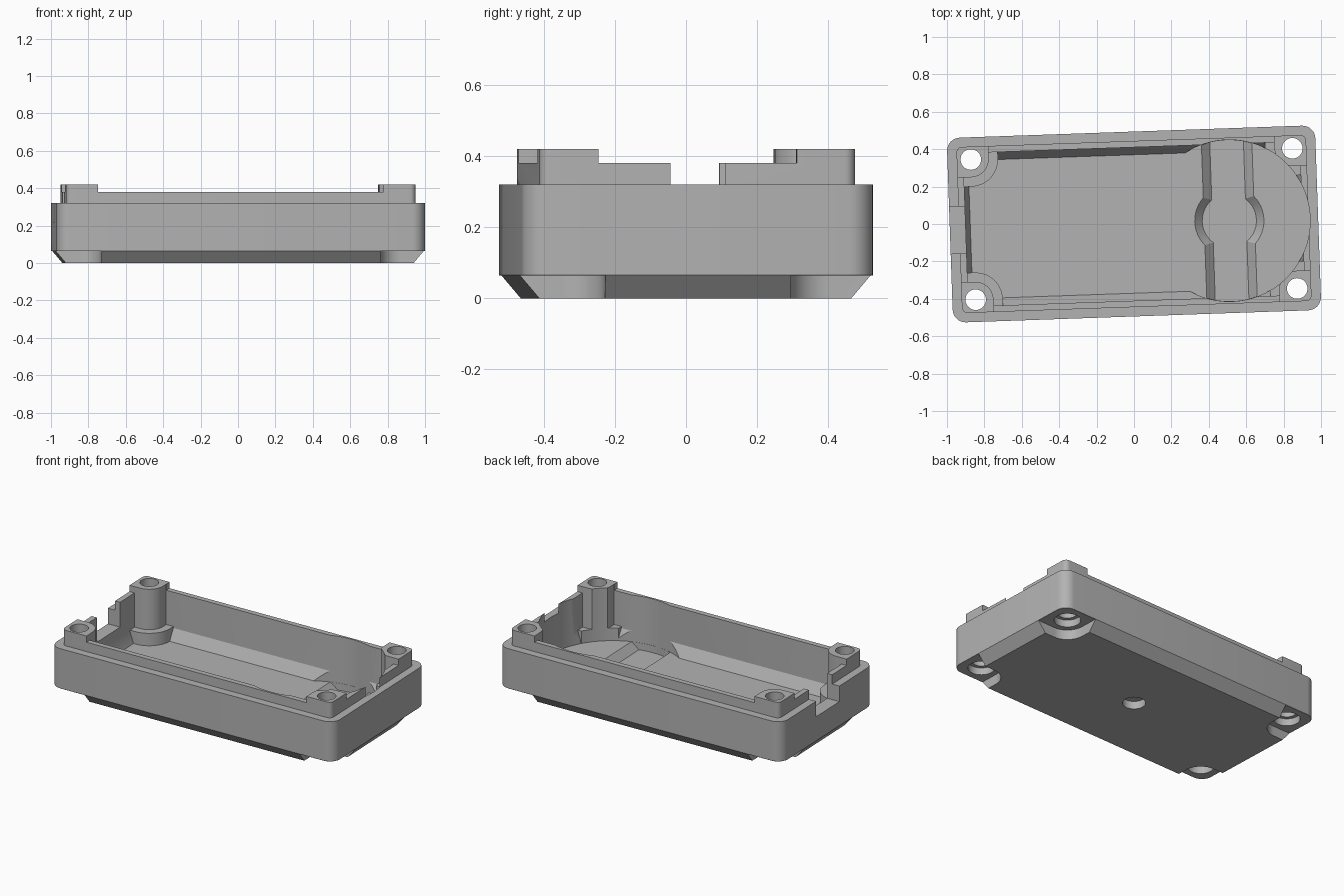
import bpy, bmesh, math
from mathutils import Matrix

if "Cube" in bpy.data.objects:
    bpy.data.objects.remove(bpy.data.objects["Cube"])

HU, HV = 0.985, 0.494            # half size of the body before its slight turn
SU, SV = 0.86, 0.375             # screw positions
DISC_U, DISC_R = 0.51, 0.432     # round bay
CORNERS = [(sx, sy) for sx in (-1, 1) for sy in (-1, 1)]


def round_rect(hu, hv, r, n=8):
    pts = []
    for k, (sx, sy) in enumerate([(1, 1), (-1, 1), (-1, -1), (1, -1)]):
        for i in range(n + 1):
            a = math.pi / 2 * (k + i / n)
            pts.append((sx * (hu - r) + r * math.cos(a), sy * (hv - r) + r * math.sin(a)))
    return pts


def rect(u0, u1, v0, v1):
    return [(u0, v0), (u1, v0), (u1, v1), (u0, v1)]


def circle(u, v, r, n=48):
    return [(u + r * math.cos(2 * math.pi * i / n), v + r * math.sin(2 * math.pi * i / n)) for i in range(n)]


def corner_shape(sx, sy, r, ru, rv, n=14):
    """Rounded inner corner around a screw, squared off out to (ru, rv)."""
    pts = []
    for i in range(n + 1):
        a = math.pi + math.pi / 2 * i / n
        pts.append((SU + r * math.cos(a), SV + r * math.sin(a)))
    pts += [(ru, SV - r), (ru, rv), (SU - r, rv)]
    return [(sx * u, sy * v) for u, v in pts]


def loft(name, *sections):
    """Solid through (profile, z) sections."""
    bm = bmesh.new()
    rings = [[bm.verts.new((u, v, z)) for u, v in pts] for pts, z in sections]
    n = len(rings[0])
    for a, b in zip(rings, rings[1:]):
        for i in range(n):
            bm.faces.new((a[i], a[(i + 1) % n], b[(i + 1) % n], b[i]))
    bm.faces.new(rings[0])
    bm.faces.new(rings[-1])
    bmesh.ops.recalc_face_normals(bm, faces=bm.faces)
    me = bpy.data.meshes.new(name)
    bm.to_mesh(me)
    bm.free()
    ob = bpy.data.objects.new(name, me)
    bpy.context.collection.objects.link(ob)
    return ob


def prism(name, pts, z0, z1):
    return loft(name, (pts, z0), (pts, z1))


def combine(target, other, op):
    """Apply a boolean and drop the helper."""
    mod = target.modifiers.new("cut", 'BOOLEAN')
    mod.operation, mod.solver, mod.object = op, 'EXACT', other
    dg = bpy.context.evaluated_depsgraph_get()
    me = bpy.data.meshes.new_from_object(target.evaluated_get(dg))
    target.modifiers.clear()
    target.data = me
    bpy.data.objects.remove(other)


# Outer shell with chamfered underside, and the raised lip
case = loft("case_base",
            (round_rect(HU - 0.055, HV - 0.055, 0.04), 0),
            (round_rect(HU, HV, 0.07), 0.065),
            (round_rect(HU, HV, 0.07), 0.32))
lip = prism("lip", round_rect(HU - 0.05, HV - 0.05, 0.03), 0.25, 0.42)
combine(lip, prism("lip_cut_long", rect(-0.764, 0.764, -1, 1), 0.38, 0.6), 'DIFFERENCE')
combine(lip, prism("lip_cut_short", rect(-1.2, 1.2, -0.279, 0.279), 0.38, 0.6), 'DIFFERENCE')
combine(case, lip, 'UNION')

# Cavity with sloped foot, leaving screw posts and their collars standing
cavity = loft("cavity",
              (round_rect(0.875, 0.37, 0.03), 0.08),
              (round_rect(0.90, 0.41, 0.03), 0.15),
              (round_rect(0.90, 0.41, 0.03), 0.6))
for sx, sy in CORNERS:
    combine(cavity, prism("post", corner_shape(sx, sy, 0.095, 1.1, 0.7), -0.1, 0.8), 'DIFFERENCE')
    combine(cavity, prism("collar", corner_shape(sx, sy, 0.145, 1.1, 0.7), -0.1, 0.16), 'DIFFERENCE')
combine(case, cavity, 'DIFFERENCE')

# Round bay, then the sloped channel with its round centre in the bay floor
combine(case, prism("bay", circle(DISC_U, 0, DISC_R, 96), 0.08, 0.6), 'DIFFERENCE')
channel = loft("channel",
               (rect(DISC_U - 0.09, DISC_U + 0.09, -0.6, 0.6), 0.035),
               (rect(DISC_U - 0.155, DISC_U + 0.155, -0.6, 0.6), 0.1))
combine(channel, loft("channel_centre", (circle(DISC_U, 0, 0.145), 0.035),
                      (circle(DISC_U, 0, 0.203), 0.1)), 'UNION')
combine(channel, prism("channel_limit", circle(DISC_U, 0, DISC_R - 0.001, 96), 0, 0.5), 'INTERSECT')
combine(case, channel, 'DIFFERENCE')

# Cable notch in the left end wall
combine(case, prism("notch", rect(-1.2, -0.87, -0.125, 0.125), 0.22, 0.6), 'DIFFERENCE')

# Screw holes, counterbores and corner pockets underneath
for sx, sy in CORNERS:
    combine(case, prism("pocket", corner_shape(sx, sy, 0.114, 1.3, 0.8), -0.1, 0.064), 'DIFFERENCE')
    combine(case, prism("counterbore", circle(sx * SU, sy * SV, 0.078, 32), -0.1, 0.11), 'DIFFERENCE')
    combine(case, prism("hole", circle(sx * SU, sy * SV, 0.055, 32), -0.1, 0.6), 'DIFFERENCE')

# Blind hole in the middle of the underside
combine(case, prism("centre_hole", circle(0, 0, 0.068, 32), -0.1, 0.05), 'DIFFERENCE')

# The whole case sits turned by two degrees
case.data.transform(Matrix.Rotation(math.radians(2), 4, 'Z'))
case.data.name = "case_base"

grey = bpy.data.materials.new("mid_grey")
grey.diffuse_color = (0.45, 0.45, 0.45, 1)
grey.use_nodes = True
grey.node_tree.nodes["Principled BSDF"].inputs["Base Color"].default_value = grey.diffuse_color
case.data.materials.clear()
case.data.materials.append(grey)
for p in case.data.polygons:
    p.material_index = 0

bpy.ops.object.select_all(action='DESELECT')
case.select_set(True)
bpy.context.view_layer.objects.active = case
bpy.ops.object.shade_smooth_by_angle(angle=math.radians(25))
